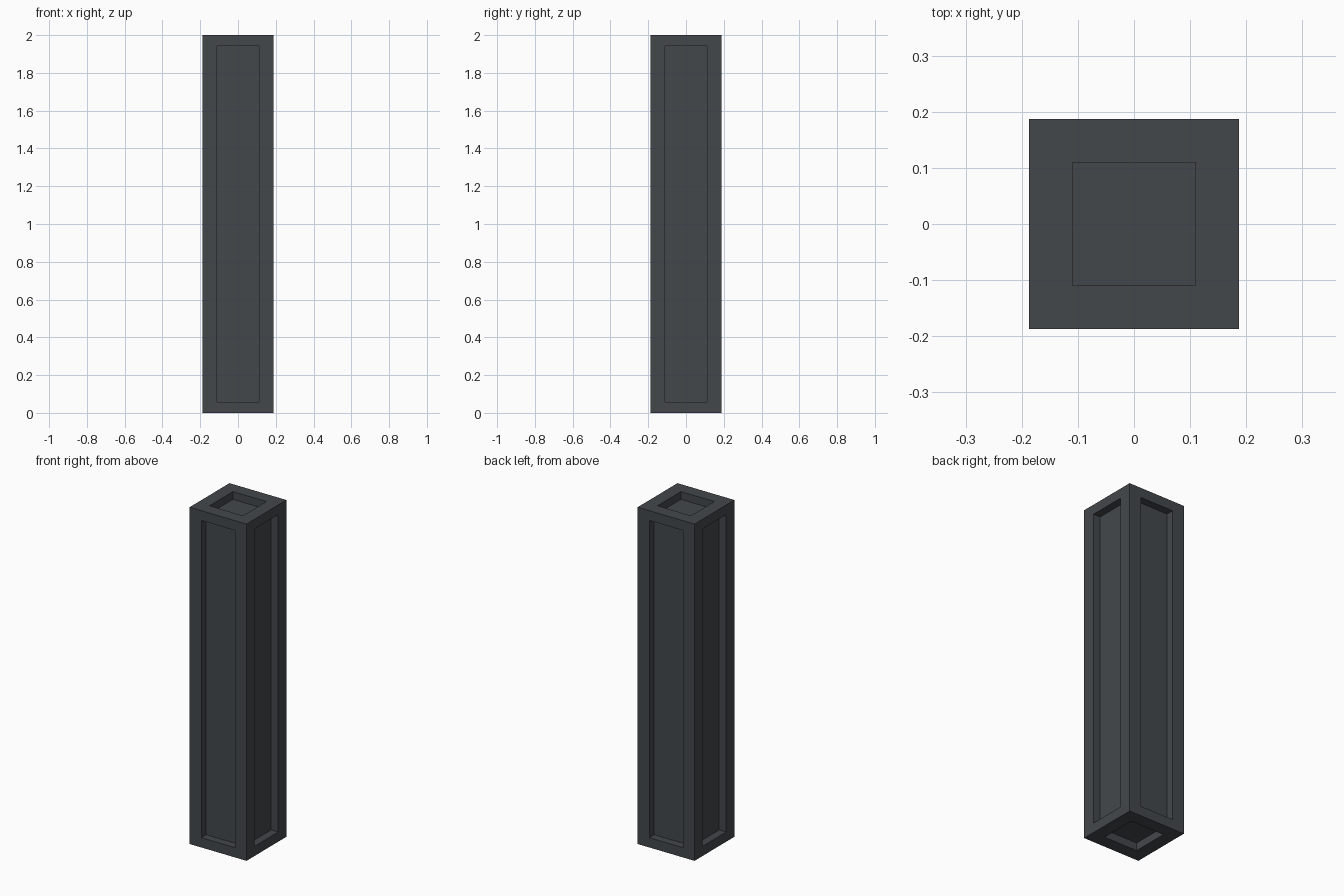
import bpy
import bmesh
from mathutils import Matrix, Vector

if "Cube" in bpy.data.objects:
    bpy.data.objects.remove(bpy.data.objects["Cube"], do_unlink=True)

WIDTH, HEIGHT = 0.374, 2.0
SIDE_BORDER, END_BORDER = 0.077, 0.058
DEPTH = 0.046

# Dark slate material
slate = bpy.data.materials.new("dark slate grey")
slate.use_nodes = True
colour = (0.056, 0.064, 0.071, 1.0)
slate.diffuse_color = colour
slate.node_tree.nodes["Principled BSDF"].inputs["Base Color"].default_value = colour

# Square pillar standing on the ground
bm = bmesh.new()
bmesh.ops.create_cube(bm, size=1.0)
bmesh.ops.scale(bm, vec=Vector((WIDTH, WIDTH, HEIGHT)), verts=bm.verts)
bmesh.ops.transform(bm, matrix=Matrix.Translation((0, 0, HEIGHT / 2)), verts=bm.verts)
bm.normal_update()
panels = list(bm.faces)

# Border around each of the six panels
bmesh.ops.inset_individual(bm, faces=panels, thickness=SIDE_BORDER, depth=0.0,
                           use_even_offset=True)
bm.normal_update()
for face in panels:
    if abs(face.normal.z) < 0.5:
        for v in face.verts:
            v.co.z = END_BORDER if v.co.z < HEIGHT / 2 else HEIGHT - END_BORDER

# Straight-walled recesses
bmesh.ops.inset_individual(bm, faces=panels, thickness=0.0, depth=-DEPTH,
                           use_even_offset=True)
bm.normal_update()

mesh = bpy.data.meshes.new("panelled_pillar")
bm.to_mesh(mesh)
bm.free()
mesh.materials.append(slate)
pillar = bpy.data.objects.new("panelled_pillar", mesh)
bpy.context.collection.objects.link(pillar)
